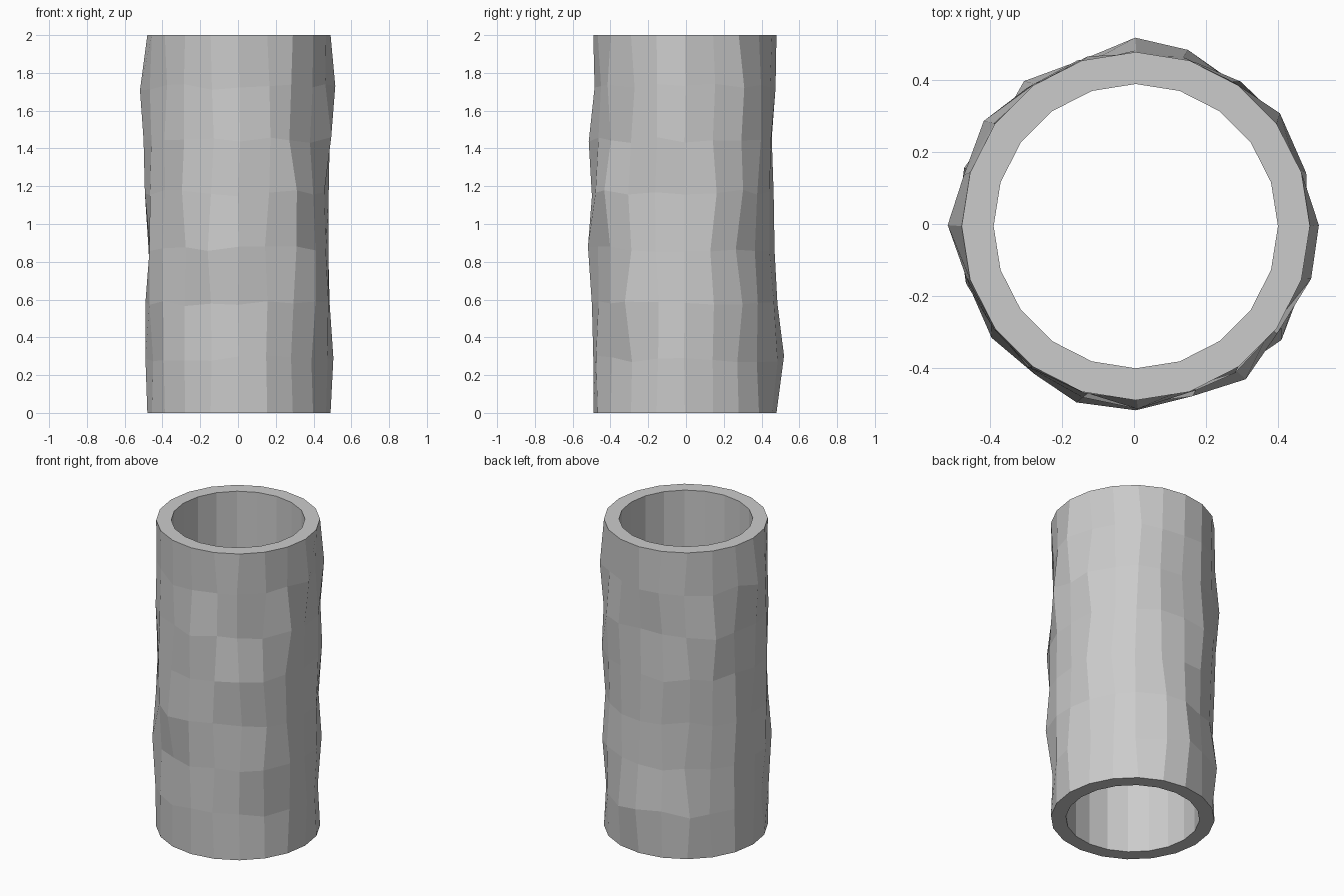
import bpy, bmesh, math, random

if "Cube" in bpy.data.objects:
    bpy.data.objects.remove(bpy.data.objects["Cube"])

random.seed(7)
SIDES = 20
R_OUT, R_IN, HEIGHT = 0.485, 0.396, 2.0
CX, CY = 0.005, -0.006

# Hammered wall rows: height, radius at right, back, left, front
ROWS = [
    (0.285, 0.500, 0.525, 0.495, 0.485),
    (0.575, 0.480, 0.490, 0.495, 0.492),
    (0.870, 0.473, 0.475, 0.470, 0.513),
    (1.165, 0.475, 0.470, 0.498, 0.492),
    (1.445, 0.480, 0.460, 0.505, 0.509),
    (1.725, 0.510, 0.480, 0.524, 0.478),
]
# Strongest dents and bumps between those four directions: (row, side) -> radius
BUMPS = {(5, 2): 0.51, (0, 4): 0.512, (0, 7): 0.51, (4, 8): 0.515, (2, 9): 0.505,
         (1, 12): 0.508, (2, 14): 0.518, (3, 17): 0.525, (1, 18): 0.515, (4, 19): 0.51}

bm = bmesh.new()


def point(r, side, z, turn=0.0):
    a = math.tau * side / SIDES + turn
    return bm.verts.new((CX + r * math.cos(a), CY + r * math.sin(a), z))


def plain_ring(r, z):
    return [point(r, i, z) for i in range(SIDES)]


def rough_ring(row, data):
    z, keys = data[0], data[1:]
    ring = []
    for i in range(SIDES):
        jr, jt, jz = (random.uniform(-1, 1) for _ in range(3))
        if i % 5 == 0:
            r, turn = keys[i // 5], 0.012 * jt
        else:
            r = BUMPS.get((row, i), R_OUT + 0.015 * jr)
            turn = 0.04 * jt
        ring.append(point(r, i, z + 0.018 * jz, turn))
    return ring


# Outer wall from bottom to top, then rim, bore and bottom rim
loops = [plain_ring(R_OUT, 0)]
loops += [rough_ring(k, d) for k, d in enumerate(ROWS)]
loops += [plain_ring(R_OUT, HEIGHT), plain_ring(R_IN, HEIGHT), plain_ring(R_IN, 0)]
for k, low in enumerate(loops):
    high = loops[(k + 1) % len(loops)]
    for i in range(SIDES):
        j = (i + 1) % SIDES
        bm.faces.new((low[i], low[j], high[j], high[i]))

bmesh.ops.recalc_face_normals(bm, faces=bm.faces)
mesh = bpy.data.meshes.new("rough_pipe")
bm.to_mesh(mesh)
bm.free()
bpy.context.collection.objects.link(bpy.data.objects.new("rough_pipe", mesh))
